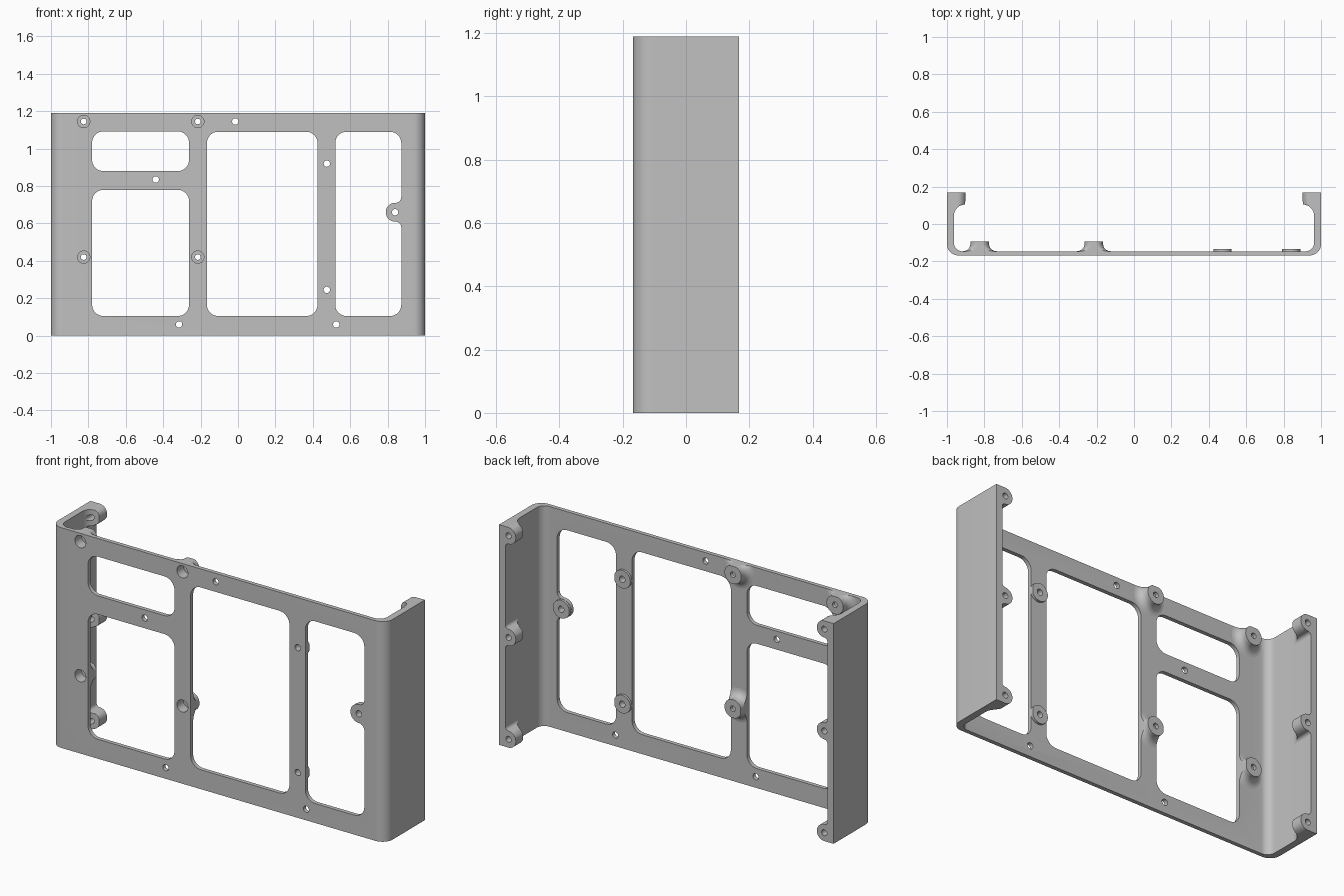
import bpy, bmesh
from math import sin, cos, tan, pi, radians
from mathutils import Vector

if "Cube" in bpy.data.objects:
    bpy.data.objects.remove(bpy.data.objects["Cube"])

TOP = 1.19            # height of the frame
FRONT, BACK = -0.168, 0.168
SKIN = -0.146         # rear surface of the front plate
WALL = 0.963          # inner surface of the side walls

metal = bpy.data.materials.new("plain grey")
metal.use_nodes = True
GREY = (0.53, 0.53, 0.53, 1)
metal.diffuse_color = GREY
metal.node_tree.nodes["Principled BSDF"].inputs["Base Color"].default_value = GREY


def rounded(points, steps=8):
    """Polygon with each (x, y, radius) corner replaced by an arc."""
    out = []
    for i, (x, y, r) in enumerate(points):
        p = Vector((x, y))
        if r == 0:
            out.append(p)
            continue
        u = (Vector(points[i - 1][:2]) - p).normalized()
        v = (Vector(points[(i + 1) % len(points)][:2]) - p).normalized()
        ang = u.angle(v)
        c = p + (u + v).normalized() * (r / sin(ang / 2))
        a = p + u * (r / tan(ang / 2)) - c
        b = p + v * (r / tan(ang / 2)) - c
        sweep = pi - ang
        for k in range(steps + 1):
            t = k / steps
            out.append(c + (a * sin((1 - t) * sweep) + b * sin(t * sweep)) / sin(sweep))
    return out


def loft(bm, rings):
    """Closed solid through matching rings of 3D points."""
    loops = [[bm.verts.new(p) for p in ring] for ring in rings]
    n = len(loops[0])
    for a, b in zip(loops, loops[1:]):
        for i in range(n):
            j = (i + 1) % n
            bm.faces.new((a[i], a[j], b[j], b[i]))
    bm.faces.new(loops[0])
    bm.faces.new(loops[-1])


def lathe(bm, x, z, profile, sides=32):
    """Turned solid about a y axis; profile holds (radius, y) pairs."""
    loft(bm, [[(x + r * cos(2 * pi * i / sides), y,
                min(TOP, z + r * sin(2 * pi * i / sides))) for i in range(sides)]
              for r, y in profile])


def window(bm, outline):
    loft(bm, [[(p.x, y, p.y) for p in rounded(outline)] for y in (-0.3, 0.0)])


def box_outline(x0, x1, z0, z1, r=0.06):
    return [(x0, z0, r), (x1, z0, r), (x1, z1, r), (x0, z1, r)]


def make(name, bm):
    bmesh.ops.recalc_face_normals(bm, faces=bm.faces)
    mesh = bpy.data.meshes.new(name)
    bm.to_mesh(mesh)
    bm.free()
    mesh.materials.append(metal)
    ob = bpy.data.objects.new(name, mesh)
    bpy.context.scene.collection.objects.link(ob)
    return ob


parts = []
bosses = [(x, z) for x in (-0.825, -0.215) for z in (0.42, 1.145)]
pads = [(0.475, 0.92), (0.475, 0.245), (0.84, 0.66)]
plain_holes = [(-0.44, 0.835), (-0.015, 1.145), (-0.315, 0.06), (0.525, 0.06)]
lugs = [(s, z) for s in (-1, 1) for z in (0.045, 0.595, 1.145)]

# Bent sheet: front plate and two side walls
bm = bmesh.new()
section = rounded([(-1, BACK, 0), (-1, FRONT, 0.06), (1, FRONT, 0.06), (1, BACK, 0),
                   (WALL, BACK, 0), (WALL, SKIN, 0.045),
                   (-WALL, SKIN, 0.045), (-WALL, BACK, 0)])
loft(bm, [[(p.x, p.y, z) for p in section] for z in (0, TOP)])
parts.append(make("bent_frame", bm))

# Flared standoff bosses
flare = [(0.092 - 0.042 * sin(t * pi / 12), -0.108 - 0.038 * cos(t * pi / 12))
         for t in range(7)]
for i, (x, z) in enumerate(bosses):
    bm = bmesh.new()
    lathe(bm, x, z, [(0.092, -0.155)] + flare + [(0.05, -0.093)])
    parts.append(make(f"standoff_boss_{i + 1}", bm))

# Low round pads
for i, (x, z) in enumerate(pads):
    bm = bmesh.new()
    lathe(bm, x, z, [(0.049, -0.155), (0.049, -0.133)])
    parts.append(make(f"round_pad_{i + 1}", bm))

# Screw lugs on the rear edges, curving down into the walls
for i, (side, z) in enumerate(lugs):
    h = 0.045
    half = [(0.98, h + 0.022, 0), (WALL, h + 0.022, 0), (WALL, h, 0.018), (0.9, h, 0.044)]
    outline = rounded([(x, z + d, r) for x, d, r in half] +
                      [(x, z - d, r) for x, d, r in reversed(half)])
    layers = [(0.044 + 0.06 * sin(t * pi / 16), 0.903 + 0.06 * cos(t * pi / 16))
              for t in range(9)] + [(BACK, 0)]
    bm = bmesh.new()
    loft(bm, [[(side * max(p.x, limit), y, min(TOP, max(0, p.y))) for p in outline]
              for y, limit in layers])
    parts.append(make(f"screw_lug_{i + 1}", bm))

# Cutter for windows and holes
bm = bmesh.new()
window(bm, box_outline(-0.78, -0.262, 0.88, 1.092))
window(bm, box_outline(-0.78, -0.262, 0.105, 0.78))
window(bm, box_outline(-0.166, 0.425, 0.105, 1.09))
low, high = box_outline(0.52, 0.873, 0.105, 1.09)[:2], box_outline(0.52, 0.873, 0.105, 1.09)[2:]
tab = [(0.873, 0.61, 0.032), (0.79, 0.61, 0.049), (0.79, 0.71, 0.049), (0.873, 0.71, 0.032)]
window(bm, low + tab + high)
for x, z in plain_holes + pads:
    lathe(bm, x, z, [(0.017, -0.3), (0.017, 0)], 24)
for x, z in bosses:
    lathe(bm, x, z, [(0.033, -0.3), (0.033, -0.112), (0.015, -0.112), (0.015, 0)], 24)
for side, z in lugs:
    lathe(bm, side * 0.944, z, [(0.016, 0.03), (0.016, 0.3)], 24)
cutter = make("opening_cutter", bm)
cutter.hide_render = True

# Cut every part, then shade with sharp edges kept
for ob in parts:
    bpy.ops.object.select_all(action="DESELECT")
    bpy.context.view_layer.objects.active = ob
    ob.select_set(True)
    cut = ob.modifiers.new("openings", "BOOLEAN")
    cut.operation = "DIFFERENCE"
    cut.solver = "EXACT"
    cut.object = cutter
    bpy.ops.object.modifier_apply(modifier=cut.name)
    bpy.ops.object.shade_smooth_by_angle(angle=radians(30))
bpy.data.objects.remove(cutter)
